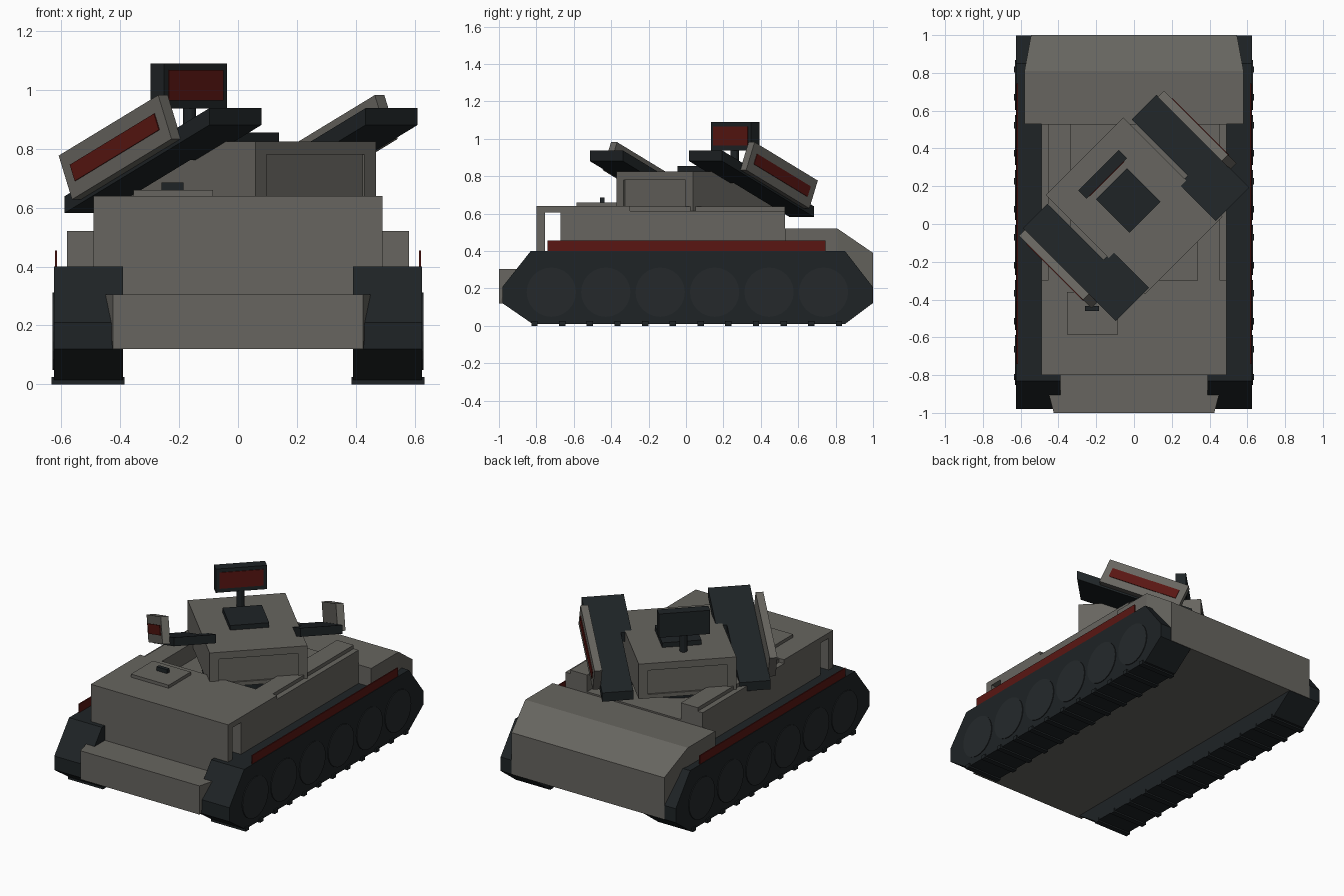
import bpy, bmesh, math
from mathutils import Vector, Matrix

if "Cube" in bpy.data.objects:
    bpy.data.objects.remove(bpy.data.objects["Cube"])


def material(name, rgb):
    m = bpy.data.materials.new(name)
    m.diffuse_color = (*rgb, 1)
    m.use_nodes = True
    m.node_tree.nodes["Principled BSDF"].inputs["Base Color"].default_value = m.diffuse_color
    return m


GREY = material("hull_grey", (0.135, 0.13, 0.115))
DARK = material("dark_metal", (0.013, 0.017, 0.019))
WHEEL = material("wheel_dark", (0.018, 0.022, 0.024))
RED = material("dark_red", (0.10, 0.008, 0.006))

# Turret frame: local +X is the turret's forward direction
TURRET = Matrix.Translation((0.048, 0.048, 0)) @ Matrix.Rotation(-math.pi / 4, 4, 'Z')
WORLD = Matrix.Identity(4)


def finish(name, bm, mat, frame=WORLD):
    bmesh.ops.recalc_face_normals(bm, faces=bm.faces)
    me = bpy.data.meshes.new(name)
    bm.to_mesh(me)
    bm.free()
    me.materials.append(mat)
    ob = bpy.data.objects.new(name, me)
    ob.matrix_world = frame
    bpy.context.collection.objects.link(ob)
    return ob


def box(name, x, y, z, mat=GREY, frame=WORLD):
    bm = bmesh.new()
    size = Matrix.Diagonal((x[1] - x[0], y[1] - y[0], z[1] - z[0], 1))
    mid = Matrix.Translation((sum(x) / 2, sum(y) / 2, sum(z) / 2))
    bmesh.ops.create_cube(bm, size=1, matrix=mid @ size)
    return finish(name, bm, mat, frame)


def prism(name, outline, push, mat=GREY, frame=WORLD):
    bm = bmesh.new()
    f = bm.faces.new([bm.verts.new(p) for p in outline])
    ext = bmesh.ops.extrude_face_region(bm, geom=[f])
    moved = [v for v in ext['geom'] if isinstance(v, bmesh.types.BMVert)]
    bmesh.ops.translate(bm, verts=moved, vec=Vector(push))
    if f.is_valid and len(f.link_loops if hasattr(f, "link_loops") else f.loops) and not any(
            len(e.link_faces) > 1 for e in f.edges):
        bm.faces.new(list(reversed(f.verts)))
    return finish(name, bm, mat, frame)


def solid(name, half_points, mat=GREY):
    """Convex solid from points mirrored across x = 0."""
    bm = bmesh.new()
    for x, y, z in half_points:
        bm.verts.new((x, y, z))
        bm.verts.new((-x, y, z))
    bmesh.ops.convex_hull(bm, input=bm.verts)
    bmesh.ops.dissolve_limit(bm, angle_limit=0.01, verts=bm.verts, edges=bm.edges)
    return finish(name, bm, mat)


def cylinder(name, r, depth, matrix, mat, sides=24, frame=WORLD):
    bm = bmesh.new()
    bmesh.ops.create_cone(bm, cap_ends=True, segments=sides, radius1=r, radius2=r,
                          depth=depth, matrix=matrix)
    return finish(name, bm, mat, frame)


# Hull: belly, nose and flared nose plate
box("lower_hull", (-0.4, 0.4), (-0.8, 0.6), (0.12, 0.53))
box("nose", (-0.39, 0.39), (-0.92, -0.78), (0.12, 0.305))
solid("nose_plate", [(0.425, -1, 0.305), (0.425, -1, 0.12), (0.45, -0.905, 0.305), (0.42, -0.905, 0.12)])
bpy.data.objects.remove(bpy.data.objects["lower_hull"])
box("belly", (-0.4, 0.4), (-0.8, 0.6), (0.12, 0.4))

# Upper hull with the side-to-side opening behind the front plate
box("front_plate", (-0.49, 0.49), (-0.8, -0.755), (0.3, 0.64))
box("front_roof", (-0.49, 0.49), (-0.755, -0.67), (0.605, 0.64))
box("front_block", (-0.49, 0.49), (-0.67, -0.3), (0.39, 0.64))
box("turret_well", (-0.4, 0.4), (-0.3, 0.53), (0.39, 0.53))

# Rear deck with sloped, tapering tail
solid("rear_deck", [(0.58, 0.53, 0.52), (0.58, 0.53, 0.4), (0.58, 0.81, 0.52), (0.58, 0.81, 0.4),
                    (0.545, 1, 0.39), (0.545, 1, 0.12), (0.4, 0.53, 0.12)])

# Running gear and side walls, both sides
track_side = [(-0.98, 0.21), (-0.83, 0.4), (0.85, 0.4), (0.997, 0.21),
              (0.997, 0.12), (0.85, 0.01), (-0.82, 0.01), (-0.98, 0.12)]
for side, s in (("left", -1), ("right", 1)):
    def span(a, b):
        return tuple(sorted((s * a, s * b)))
    prism(side + "_track", [(s * 0.39, y, z) for y, z in track_side], (s * 0.235, 0, 0), DARK)
    for i in range(6):
        place = Matrix.Translation((s * 0.615, -0.72 + i * 0.291, 0.18)) @ Matrix.Rotation(math.pi / 2, 4, 'Y')
        cylinder(f"{side}_wheel_{i}", 0.132, 0.03, place, WHEEL)
    for i in range(12):
        y = -0.81 + i * 0.148
        box(f"{side}_cleat_{i}", span(0.385, 0.634), (y - 0.017, y + 0.017), (0, 0.025), DARK)
    box(side + "_skirt", span(0.615, 0.622), (-0.74, 0.745), (0.4, 0.455), RED)
    box(side + "_wall", span(0.335, 0.49), (-0.3, 0.53), (0.39, 0.615))
    box(side + "_wall_cap", span(0.335, 0.455), (-0.3, 0.53), (0.615, 0.638))

# Crew hatch
box("crew_hatch", (-0.355, -0.085), (-0.585, -0.36), (0.635, 0.66))
box("hatch_handle", (-0.26, -0.185), (-0.46, -0.435), (0.66, 0.685), DARK)

# Turret body with framed panels front and back
cylinder("turret_ring", 0.27, 0.09, Matrix.Translation((-0.05, 0, 0.565)), DARK, 24, TURRET)
turret = box("turret_body", (-0.438, 0.305), (-0.29, 0.29), (0.6, 0.825), GREY, TURRET)
for i, x in enumerate(((-0.45, -0.428), (0.295, 0.32))):
    cutter = box(f"panel_cutter_{i}", x, (-0.235, 0.235), (0.625, 0.78), GREY, TURRET)
    cutter.hide_render = True
    cutter.hide_viewport = True
    cut = turret.modifiers.new("panel", 'BOOLEAN')
    cut.operation = 'DIFFERENCE'
    cut.solver = 'EXACT'
    cut.object = cutter
box("turret_hatch", (-0.235, 0.015), (-0.118, 0.115), (0.82, 0.855), DARK, TURRET)

# Radar
cylinder("radar_mast", 0.023, 0.14, Matrix.Translation((-0.3, 0, 0.885)), DARK, 12, TURRET)
box("radar_panel", (-0.335, -0.272), (-0.152, 0.152), (0.937, 1.09), DARK, TURRET)
box("radar_face", (-0.28, -0.268), (-0.13, 0.13), (0.963, 1.067), RED, TURRET)

# Launcher arms and side pods, pitched upward
arm = [(-0.4, 0.315), (0.02, 0.315), (0.02, 0.25), (0.295, 0.25), (0.295, 0.5), (-0.4, 0.5)]
SLOPE = 0.43
for side, s in (("left", -1), ("right", 1)):
    prism(side + "_launcher", [(u, s * v, 0.582 + SLOPE * (u + 0.4)) for u, v in arm],
          (0, 0, 0.057), DARK, TURRET)
    pod = TURRET @ Matrix.Translation((-0.115, s * 0.52, 0.805)) @ Matrix.Rotation(-math.atan(SLOPE), 4, 'Y')
    box(side + "_pod", (-0.26, 0.26), (-0.023, 0.023), (-0.081, 0.081), GREY, pod)
    box(side + "_pod_stripe", (-0.22, 0.22), tuple(sorted((s * 0.015, s * 0.027))), (-0.03, 0.03), RED, pod)
